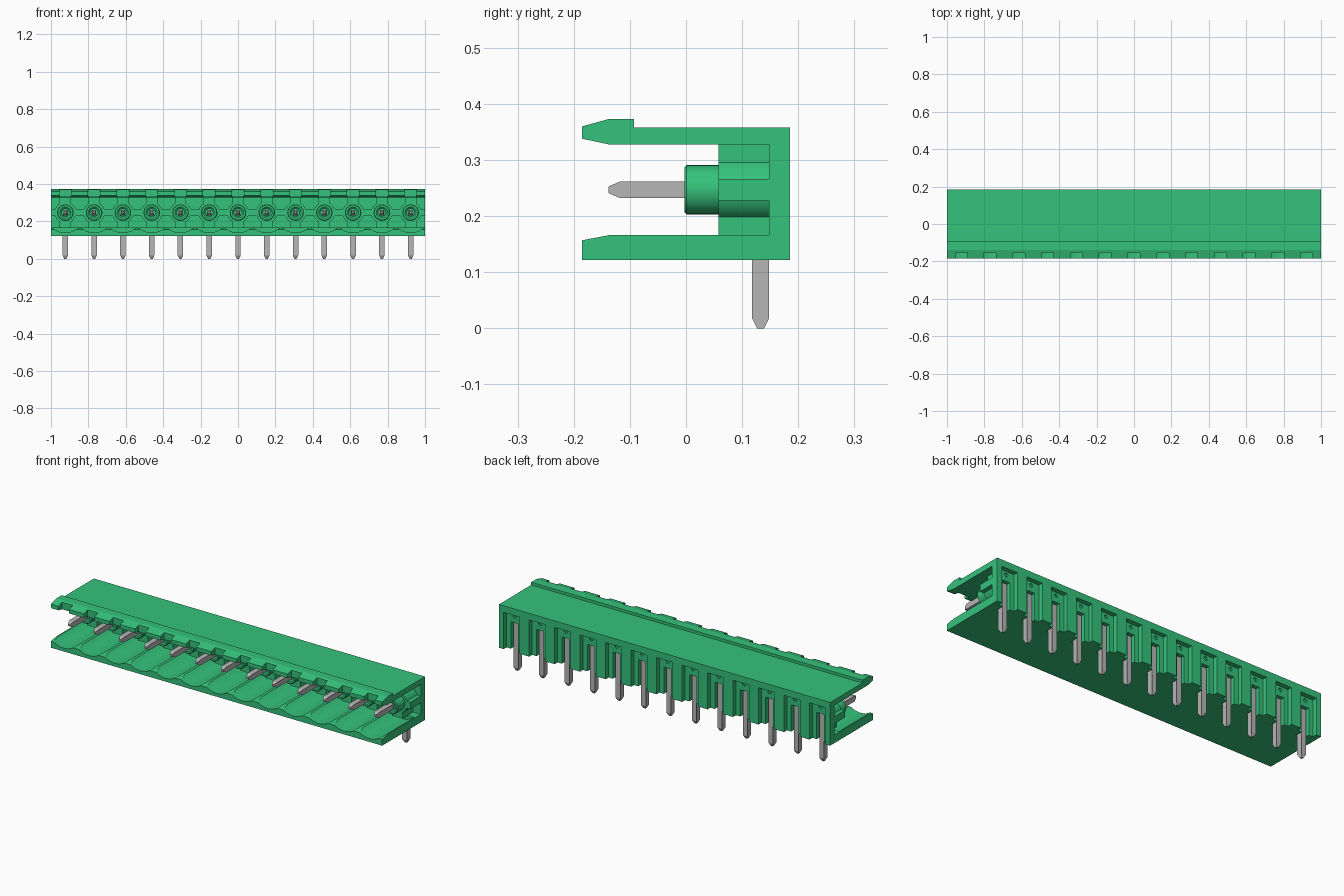
import bpy, bmesh, math

if "Cube" in bpy.data.objects:
    bpy.data.objects.remove(bpy.data.objects["Cube"])

COUNT = 13
PITCH = 2 / COUNT
X0 = -1 + PITCH / 2      # first pole
ZC = 0.247               # height of the contact axis


def material(name, rgb):
    m = bpy.data.materials.new(name)
    m.use_nodes = True
    m.diffuse_color = (*rgb, 1)
    m.node_tree.nodes["Principled BSDF"].inputs["Base Color"].default_value = (*rgb, 1)
    return m


GREEN = material("green plastic", (0.036, 0.54, 0.20))
GREY = material("grey metal", (0.47, 0.47, 0.47))


def finish(name, bm, mat, x=0.0):
    bmesh.ops.recalc_face_normals(bm, faces=bm.faces[:])
    me = bpy.data.meshes.new(name)
    bm.to_mesh(me)
    bm.free()
    me.materials.append(mat)
    ob = bpy.data.objects.new(name, me)
    ob.location.x = x
    bpy.context.collection.objects.link(ob)
    return ob


def prism(name, pts, axis, lo, hi, mat, x=0.0):
    """Extrude an outline along x (points are y,z) or along y (points are x,z)."""
    bm = bmesh.new()
    place = (lambda p, a: (a, p[0], p[1])) if axis == "x" else (lambda p, a: (p[0], a, p[1]))
    ends = [[bm.verts.new(place(p, a)) for p in pts] for a in (lo, hi)]
    bm.faces.new(ends[0])
    bm.faces.new(ends[1])
    n = len(pts)
    for i in range(n):
        j = (i + 1) % n
        bm.faces.new((ends[0][i], ends[0][j], ends[1][j], ends[1][i]))
    return finish(name, bm, mat, x)


def rect(hx, z0, z1):
    return [(-hx, z0), (hx, z0), (hx, z1), (-hx, z1)]


def arc(r, a0, a1, n, cz=ZC):
    return [(r * math.cos(a0 + (a1 - a0) * i / n), cz + r * math.sin(a0 + (a1 - a0) * i / n))
            for i in range(n + 1)]


def repeat(ob):
    mod = ob.modifiers.new("Poles", "ARRAY")
    mod.count = COUNT
    mod.use_relative_offset = False
    mod.use_constant_offset = True
    mod.constant_offset_displace = (PITCH, 0, 0)


def bake(ob):
    """Replace the mesh with its modified result."""
    bpy.context.view_layer.update()
    dg = bpy.context.evaluated_depsgraph_get()
    me = bpy.data.meshes.new_from_object(ob.evaluated_get(dg))
    ob.modifiers.clear()
    ob.data = me


def cut(ob, cutters):
    for c in cutters:
        c.hide_render = True
        mod = ob.modifiers.new(c.name, "BOOLEAN")
        mod.operation = "DIFFERENCE"
        mod.solver = "EXACT"
        mod.object = c
    bake(ob)
    for c in cutters:
        bpy.data.objects.remove(c)


def smooth(ob, angle=30):
    bpy.ops.object.select_all(action="DESELECT")
    ob.select_set(True)
    bpy.context.view_layer.objects.active = ob
    bpy.ops.object.shade_smooth_by_angle(angle=math.radians(angle))


# Housing: C-shaped section with a latching lip on the upper arm
section = [(-0.185, 0.360), (-0.138, 0.373), (-0.093, 0.373), (-0.093, 0.358),
           (0.185, 0.358), (0.185, 0.122), (-0.185, 0.122), (-0.185, 0.157),
           (-0.138, 0.166), (0.148, 0.166), (0.148, 0.328), (-0.138, 0.328),
           (-0.185, 0.338)]
housing = prism("housing", section, "x", -1, 1, GREEN)

# Cutters: lip notches, round grooves in the lower arm, rear pockets
half = math.acos((ZC - 0.172) / 0.107)
cutters = [
    prism("lip_notch_cutter", rect(0.032, 0.30, 0.39), "y", -0.20, -0.152, GREEN, X0),
    prism("groove_cutter", arc(0.107, -math.pi / 2 - half, -math.pi / 2 + half, 16),
          "y", -0.20, 0.10, GREEN, X0),
    prism("pocket_cutter", rect(0.048, 0.10, 0.322), "y", 0.160, 0.20, GREEN, X0),
    prism("pin_slot_cutter", rect(0.022, 0.10, 0.268), "y", 0.113, 0.20, GREEN, X0),
    prism("rear_hole_cutter", arc(0.010, 0, 2 * math.pi * 15 / 16, 15, 0.303),
          "y", 0.151, 0.20, GREEN, X0),
]
for c in cutters:
    repeat(c)
cut(housing, cutters)
smooth(housing, 14)

# Contact bosses: round block with ribs to the sides, above and below
R, RIB_Z, RIB_X = 0.057, 0.019, 0.030
a0, a1 = math.asin(RIB_Z / R), math.acos(RIB_X / R)
quarter = ([(PITCH / 2, ZC + RIB_Z)] + arc(R, a0, a1, 6)
           + [(RIB_X, ZC + 0.083)])
upper = quarter + [(-x, z) for x, z in reversed(quarter)]
outline = upper + [(-x, 2 * ZC - z) for x, z in upper]
bosses = prism("contact_bosses", outline, "y", 0.058, 0.148, GREEN, X0)
cut(bosses, [prism("boss_slot_cutter", rect(0.022, 0.10, 0.268), "y", 0.113, 0.20, GREEN, X0)])
repeat(bosses)
bake(bosses)
smooth(bosses)

# Collars: rounded tubes around each pin
bm = bmesh.new()
SEG = 32
rings = []
for r, y in [(0.044, 0.060), (0.044, 0.001), (0.040, -0.003), (0.030, -0.003), (0.022, 0.004)]:
    rings.append([bm.verts.new((r * math.cos(2 * math.pi * k / SEG), y,
                                ZC + r * math.sin(2 * math.pi * k / SEG))) for k in range(SEG)])
for p, q in zip(rings, rings[1:]):
    for k in range(SEG):
        m = (k + 1) % SEG
        bm.faces.new((p[k], p[m], q[m], q[k]))
bm.faces.new(rings[0])
bm.faces.new(rings[-1])
collars = finish("pin_collars", bm, GREEN, X0)
repeat(collars)
bake(collars)
smooth(collars)

# Pins: square bent bars with tapered tips
W, T = 0.0145, 0.006     # half width of shaft and tip
bent = [(-0.138, ZC - T), (-0.118, ZC - W), (0.118, ZC - W), (0.118, 0.018),
        (0.127, 0.0), (0.139, 0.0), (0.148, 0.018), (0.148, ZC + W),
        (-0.118, ZC + W), (-0.138, ZC + T)]
pins = prism("pins", bent, "x", -W, W, GREY, X0)
for v in pins.data.vertices:
    if v.co.y < -0.13 or v.co.z < 0.01:
        v.co.x *= T / W
repeat(pins)
bake(pins)
